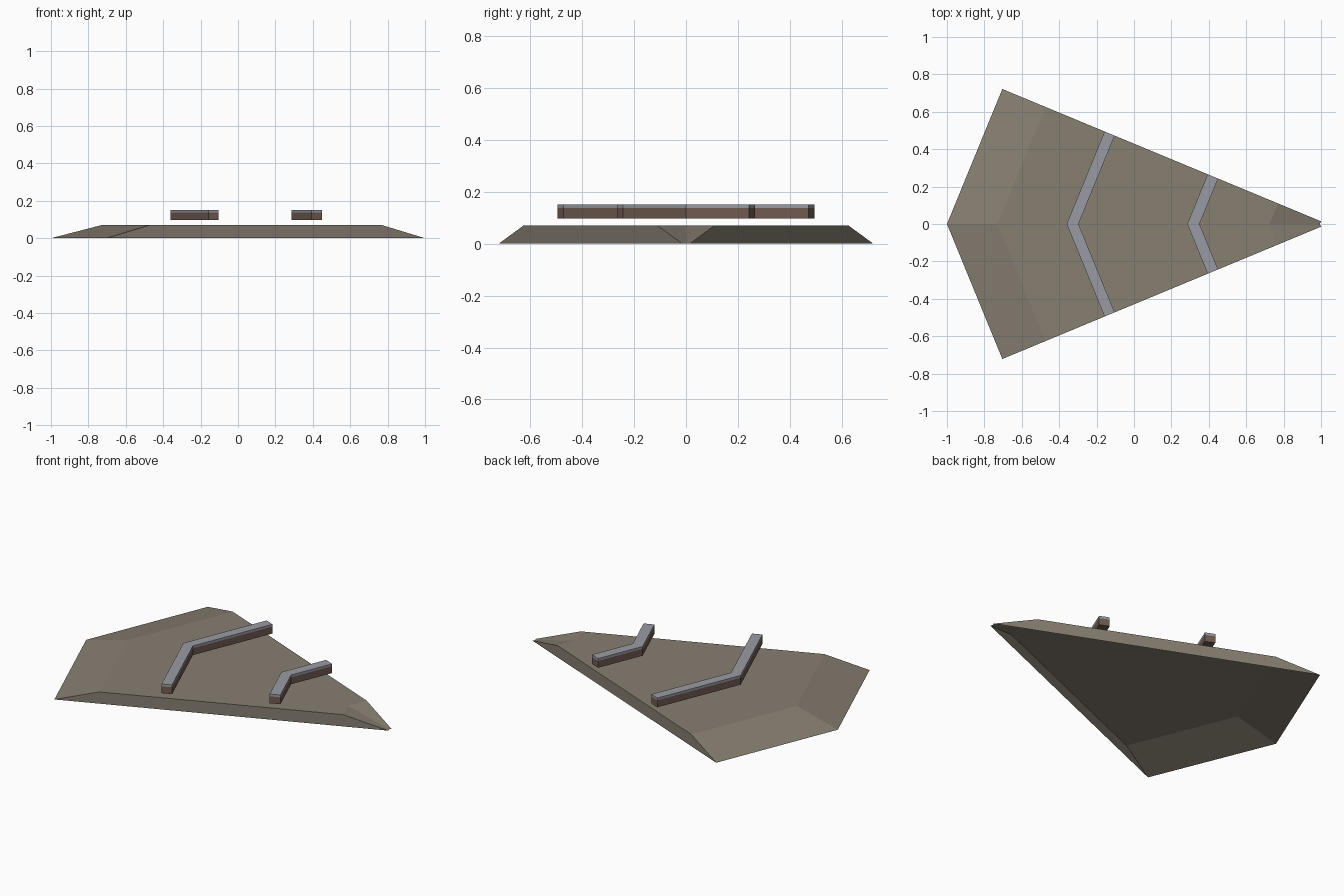
import bpy
import bmesh

cube = bpy.data.objects.get("Cube")
if cube:
    bpy.data.objects.remove(cube, do_unlink=True)

SWEEP = 0.41     # how far a chevron runs forward per unit of width
TAPER = 0.415    # how fast the outline narrows towards the tip
HALF = 0.4295    # half width of the outline at x = 0


def material(name, rgb):
    """Flat material from 0-255 display colour."""
    linear = [((c / 255 + 0.055) / 1.055) ** 2.4 for c in rgb] + [1.0]
    mat = bpy.data.materials.new(name)
    mat.use_nodes = True
    mat.diffuse_color = linear
    mat.node_tree.nodes["Principled BSDF"].inputs["Base Color"].default_value = linear
    return mat


def chevron_row(bm, x, z):
    """Three points of a V-shaped line with both ends on the tapered outline."""
    y = (HALF - TAPER * x) / (1 + TAPER * SWEEP)
    end = x + SWEEP * y
    return [bm.verts.new(p) for p in ((end, -y, z), (x, 0, z), (end, y, z))]


def chevron_shell(name, section, mat):
    """Skin a centre-line section of (x, z) points and close both sides."""
    bm = bmesh.new()
    rows = [chevron_row(bm, x, z) for x, z in section]
    for a, b in zip(rows, rows[1:]):
        for i in range(2):
            bm.faces.new((a[i], b[i], b[i + 1], a[i + 1]))
    bm.faces.new([r[0] for r in reversed(rows)])
    bm.faces.new([r[2] for r in rows])
    mesh = bpy.data.meshes.new(name)
    bm.to_mesh(mesh)
    bm.free()
    mesh.materials.append(mat)
    obj = bpy.data.objects.new(name, mesh)
    bpy.context.collection.objects.link(obj)
    return obj


stone = material("warm grey stone", (134, 126, 113))
brown = material("dull brown", (112, 91, 81))
steel = material("bluish grey", (154, 154, 164))

# Wedge plate: sloped at both ends, upright sides, open underneath
chevron_shell("wedge_plate", [(-1, 0), (-0.73, 0.07), (0.725, 0.07), (0.994, 0)], stone)

# Raised V bars: brown body with a grey cap
BOTTOM, SPLIT, TOP = 0.097, 0.138, 0.152
for label, back, front in (("rear", -0.36, -0.297), ("tip", 0.285, 0.35)):
    chevron_shell(label + "_bar_body",
                  [(front, SPLIT), (front, BOTTOM), (back, BOTTOM), (back, SPLIT)], brown)
    chevron_shell(label + "_bar_cap",
                  [(back, SPLIT), (back, TOP), (front, TOP), (front, SPLIT)], steel)
